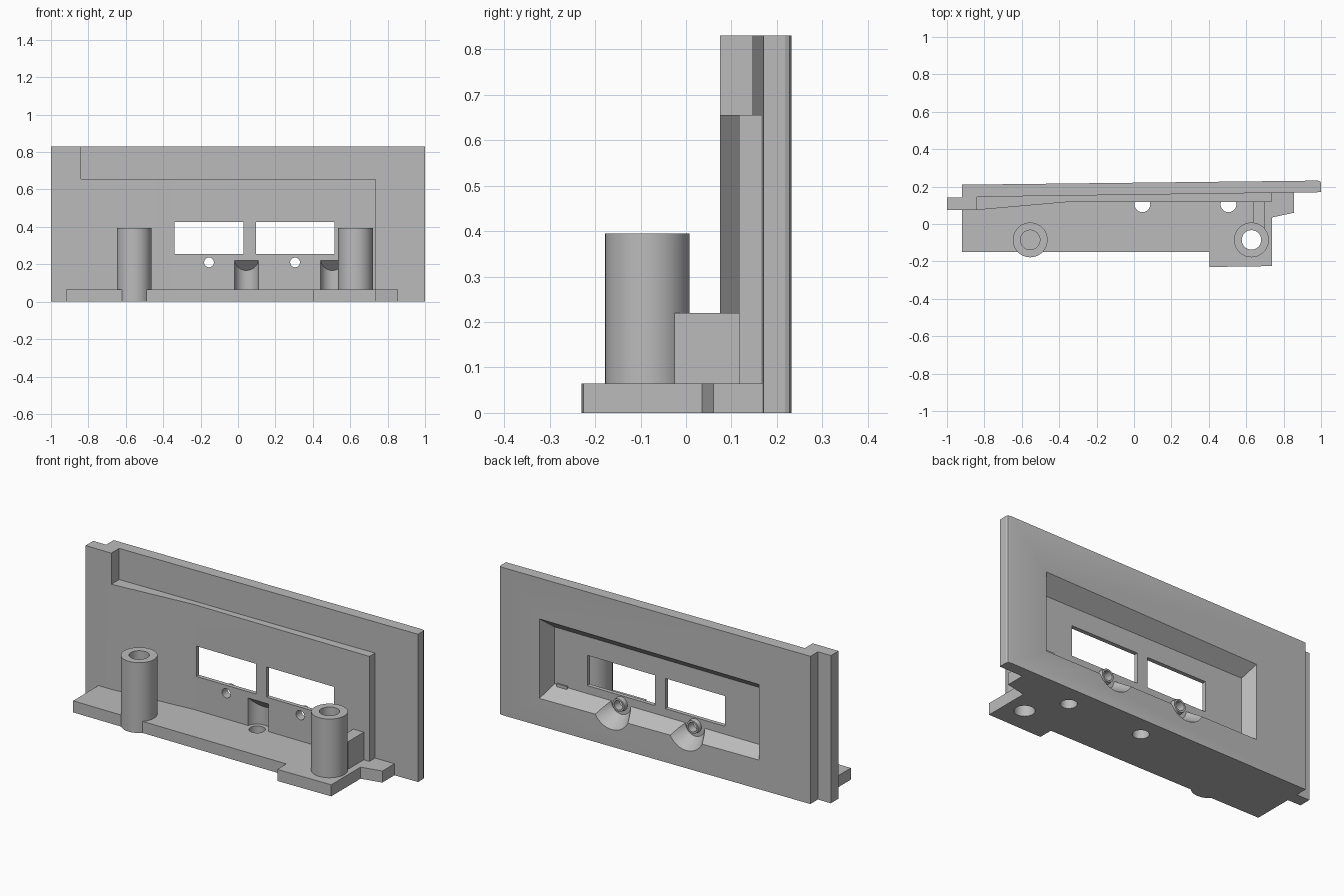
import bpy, bmesh, math
from mathutils import Matrix, Vector

if "Cube" in bpy.data.objects:
    bpy.data.objects.remove(bpy.data.objects["Cube"], do_unlink=True)

grey = bpy.data.materials.new("plain_grey")
grey.use_nodes = True
COLOUR = (0.5, 0.5, 0.5, 1)
grey.diffuse_color = COLOUR
grey.node_tree.nodes["Principled BSDF"].inputs["Base Color"].default_value = COLOUR


def make(name, bm):
    bmesh.ops.recalc_face_normals(bm, faces=bm.faces)
    me = bpy.data.meshes.new(name)
    bm.to_mesh(me)
    bm.free()
    me.materials.append(grey)
    ob = bpy.data.objects.new(name, me)
    bpy.context.collection.objects.link(ob)
    return ob


def prism(name, outline, z0, z1):
    """Extrude a plan outline upwards."""
    bm = bmesh.new()
    face = bm.faces.new([bm.verts.new((x, y, z0)) for x, y in outline])
    ext = bmesh.ops.extrude_face_region(bm, geom=[face])
    top = [v for v in ext["geom"] if isinstance(v, bmesh.types.BMVert)]
    bmesh.ops.translate(bm, verts=top, vec=(0, 0, z1 - z0))
    return make(name, bm)


def box(name, x0, x1, y0, y1, z0, z1):
    return prism(name, [(x0, y0), (x1, y0), (x1, y1), (x0, y1)], z0, z1)


def cone(name, start, end, r0, r1):
    """Cylinder or cone between two points."""
    a, b = Vector(start), Vector(end)
    turn = (b - a).to_track_quat('Z', 'Y').to_matrix().to_4x4()
    bm = bmesh.new()
    bmesh.ops.create_cone(bm, cap_ends=True, segments=48, radius1=r0, radius2=r1,
                          depth=(b - a).length,
                          matrix=Matrix.Translation((a + b) / 2) @ turn)
    return make(name, bm)


def combine(target, tool, operation):
    mod = target.modifiers.new(operation, 'BOOLEAN')
    mod.operation, mod.solver, mod.object = operation, 'EXACT', tool
    bpy.context.view_layer.objects.active = target
    bpy.ops.object.modifier_apply(modifier=mod.name)
    bpy.data.objects.remove(tool, do_unlink=True)


# Upright panel with side lug and rounded edge
panel = prism("panel", [(-1, 0.075), (-0.84, 0.075), (-0.84, 0.145), (1, 0.17),
                        (1, 0.218), (0.995, 0.228), (0.98, 0.232),
                        (-0.92, 0.21), (-0.92, 0.143), (-1, 0.143)], 0, 0.83)

# Thicker lower front of the panel
combine(panel, prism("slab", [(-0.9, 0.075), (-0.84, 0.075), (-0.36, 0.117),
                              (0.735, 0.117), (0.735, 0.19), (-0.9, 0.19)],
                     0, 0.655), 'UNION')

# Tapered recess in the back
bm = bmesh.new()
rings = []
for y, x0, x1, z0, z1 in [(0.14, -0.57, 0.72, 0.21, 0.53),
                          (0.26, -0.625, 0.76, 0.135, 0.625)]:
    rings.append([bm.verts.new(p) for p in
                  [(x0, y, z0), (x1, y, z0), (x1, y, z1), (x0, y, z1)]])
for ring in rings:
    bm.faces.new(ring)
for i in range(4):
    j = (i + 1) % 4
    bm.faces.new([rings[0][i], rings[0][j], rings[1][j], rings[1][i]])
combine(panel, make("recess", bm), 'DIFFERENCE')

# Two windows
for x0, x1 in [(-0.34, 0.03), (0.095, 0.515)]:
    combine(panel, box("window", x0, x1, 0, 0.4, 0.255, 0.425), 'DIFFERENCE')

# Flared scoops, collars and pin holes below the windows
for x in (-0.155, 0.305):
    z = 0.21
    combine(panel, cone("scoop", (x, 0.14, z), (x, 0.25, z), 0.06, 0.13), 'DIFFERENCE')
    combine(panel, cone("collar", (x, 0.13, z), (x, 0.165, z), 0.04, 0.036), 'UNION')
    combine(panel, cone("pin_hole", (x, 0, z), (x, 0.4, z), 0.026, 0.026), 'DIFFERENCE')

# Screw pockets in the front, with sloping ceilings
SCREWS = (0.045, 0.505)
for x in SCREWS:
    pocket = cone("pocket", (x, 0.105, 0.065), (x, 0.105, 0.22), 0.065, 0.065)
    for v in pocket.data.vertices:
        if v.co.z > 0.1:
            v.co.z = 0.22 - (v.co.y - 0.117)
    combine(panel, pocket, 'DIFFERENCE')

# Foot plate
foot = prism("foot", [(-0.92, -0.15), (0.405, -0.15), (0.405, -0.23), (0.737, -0.225),
                      (0.737, 0.035), (0.855, 0.06), (0.855, 0.18), (-0.92, 0.18)],
             0, 0.065)
combine(panel, foot, 'UNION')

# Rib joining the right-hand post to the panel
combine(panel, box("rib", 0.635, 0.7, -0.025, 0.15, 0.03, 0.22), 'UNION')

# Posts, one blind and one bored through
for x, floor in [(-0.555, 0.1), (0.628, -0.1)]:
    y = -0.085
    combine(panel, cone("post", (x, y, 0), (x, y, 0.395), 0.093, 0.093), 'UNION')
    combine(panel, cone("bore", (x, y, floor), (x, y, 0.5), 0.052, 0.052), 'DIFFERENCE')

# Screw holes through the foot
for x in SCREWS:
    combine(panel, cone("screw_hole", (x, 0.105, -0.1), (x, 0.105, 0.1), 0.042, 0.042),
            'DIFFERENCE')

panel.name = "panel_with_foot"
bpy.ops.object.select_all(action='DESELECT')
panel.select_set(True)
bpy.context.view_layer.objects.active = panel
bpy.ops.object.shade_smooth_by_angle(angle=math.radians(25))
